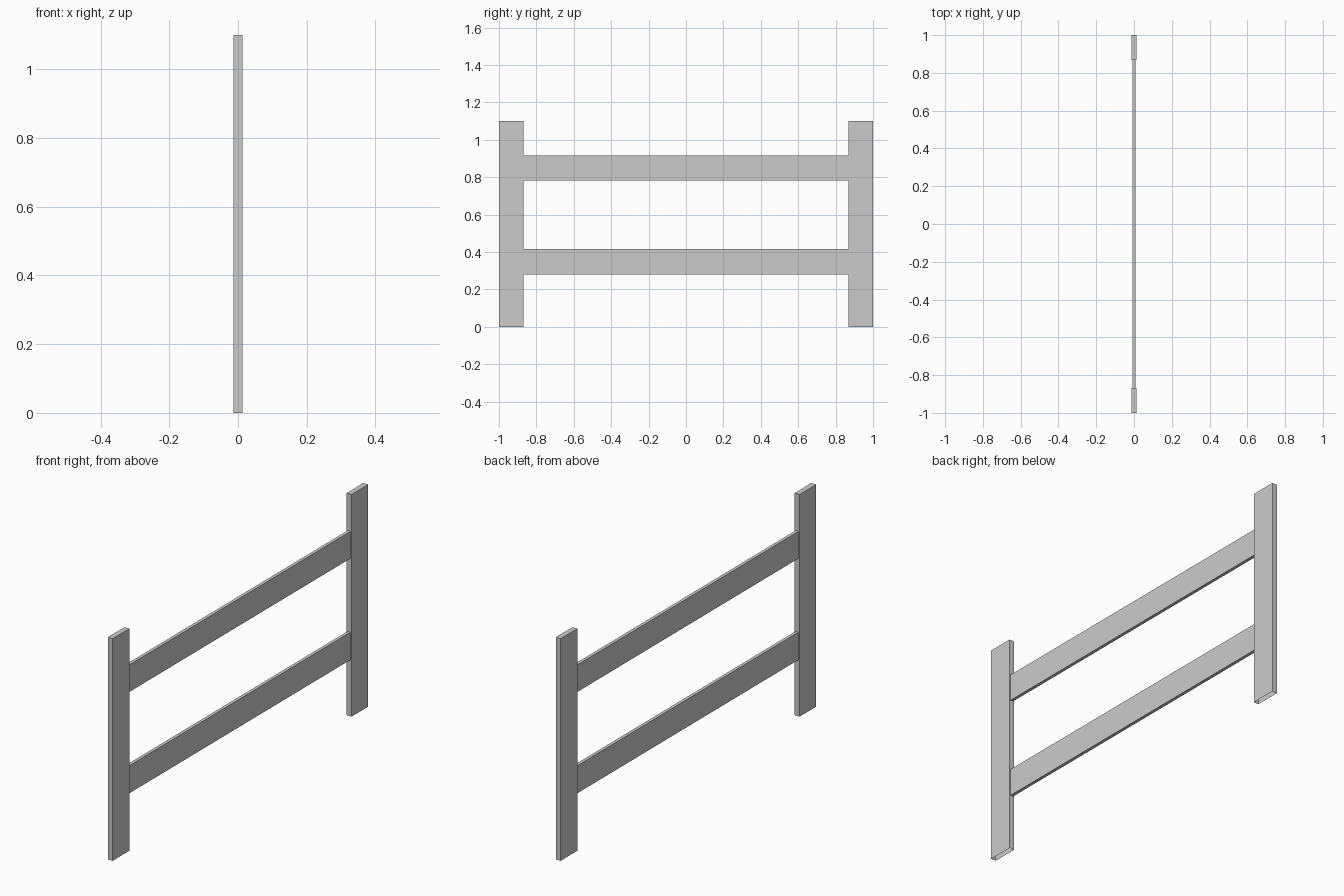
import bpy, bmesh
from mathutils import Vector

if "Cube" in bpy.data.objects:
    bpy.data.objects.remove(bpy.data.objects["Cube"])


def board(name, center, size, open_dirs):
    """Flat-faced box, leaving out the hidden faces that point along open_dirs."""
    bm = bmesh.new()
    bmesh.ops.create_cube(bm, size=1.0)
    bmesh.ops.scale(bm, vec=size, verts=bm.verts)
    bm.normal_update()
    hidden = [f for f in bm.faces
              if any(f.normal.dot(Vector(d)) > 0.9 for d in open_dirs)]
    bmesh.ops.delete(bm, geom=hidden, context='FACES')
    mesh = bpy.data.meshes.new(name)
    bm.to_mesh(mesh)
    bm.free()
    obj = bpy.data.objects.new(name, mesh)
    obj.location = center
    bpy.context.collection.objects.link(obj)
    return obj


HEIGHT, POST_W, POST_T, RAIL_T = 1.10, 0.131, 0.027, 0.016

# Upright posts, open underneath where they meet the ground
for side, name in ((-1, "post_left"), (1, "post_right")):
    board(name, (0, side * (1 - POST_W / 2), HEIGHT / 2),
          (POST_T, POST_W, HEIGHT), [(0, 0, -1)])

# Thinner horizontal rails butting against the posts
for name, z0, z1 in (("rail_lower", 0.28, 0.417), ("rail_upper", 0.782, 0.916)):
    board(name, (0, 0, (z0 + z1) / 2),
          (RAIL_T, 2 * (1 - POST_W), z1 - z0), [(0, 1, 0), (0, -1, 0)])
